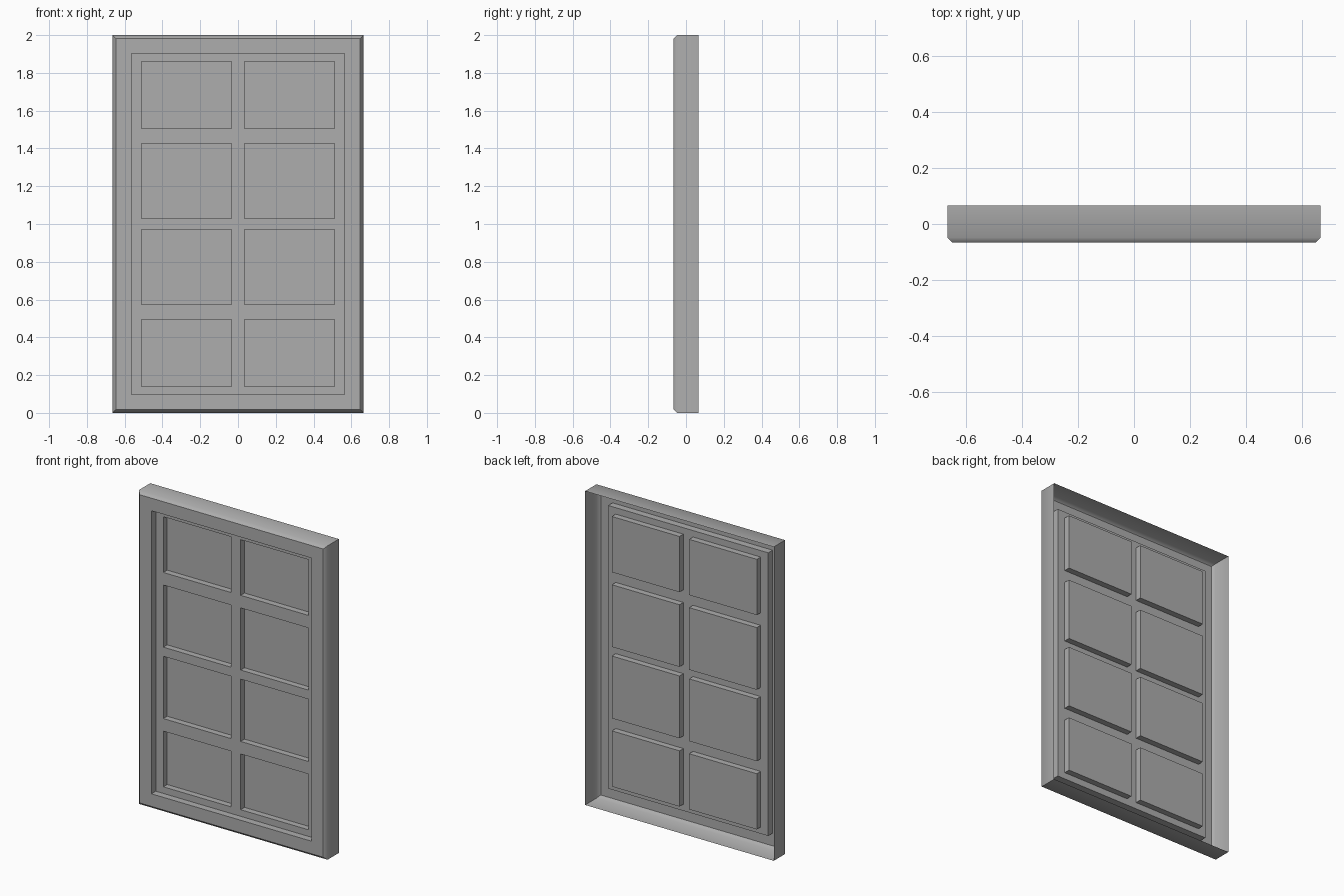
import bpy
import bmesh
from mathutils import Vector

cube = bpy.data.objects.get("Cube")
if cube:
    bpy.data.objects.remove(cube, do_unlink=True)

# One plain grey for the whole panel
grey = bpy.data.materials.new("plain grey")
grey.use_nodes = True
colour = (0.42, 0.42, 0.42, 1)
grey.diffuse_color = colour
grey.node_tree.nodes["Principled BSDF"].inputs["Base Color"].default_value = colour

# Depth of each layer, front to back
FRONT, RECESS, PANE, BACK = -0.066, -0.022, 0.017, 0.066
WIDTH, HEIGHT, BEVEL = 0.665, 2.0, 0.018


def finish(name, bm):
    mesh = bpy.data.meshes.new(name)
    bm.to_mesh(mesh)
    bm.free()
    mesh.materials.append(grey)
    obj = bpy.data.objects.new(name, mesh)
    bpy.context.collection.objects.link(obj)
    return obj


def ring(bm, half_x, low, high, y):
    corners = [(-half_x, low), (half_x, low), (half_x, high), (-half_x, high)]
    return [bm.verts.new((x, y, z)) for x, z in corners]


# Open-backed frame: side walls, soft front bevel, flat border, step inward
bm = bmesh.new()
rings = [
    ring(bm, WIDTH, 0, HEIGHT, BACK),
    ring(bm, WIDTH, 0, HEIGHT, FRONT + BEVEL),
    ring(bm, WIDTH - BEVEL, BEVEL, HEIGHT - BEVEL, FRONT),
    ring(bm, 0.564, 0.098, 1.902, FRONT),
    ring(bm, 0.564, 0.098, 1.902, RECESS),
]
for outer, inner in zip(rings, rings[1:]):
    for i in range(4):
        j = (i + 1) % 4
        face = bm.faces.new((outer[i], outer[j], inner[j], inner[i]))
        face.smooth = True
# Only the bend from wall to bevel is shaded softly
soft = set(rings[1])
for edge in bm.edges:
    edge.smooth = all(v in soft for v in edge.verts)
finish("frame", bm)

# Thin sheet divided into a lattice, with each window cell pushed back
xs = [-0.564, -0.511, -0.034, 0.034, 0.511, 0.564]
zs = [0.098, 0.14, 0.495, 0.575, 0.972, 1.03, 1.426, 1.506, 1.861, 1.902]
bm = bmesh.new()
grid = [[bm.verts.new((x, RECESS, z)) for x in xs] for z in zs]
cells = []
for r in range(len(zs) - 1):
    for c in range(len(xs) - 1):
        face = bm.faces.new((grid[r][c], grid[r][c + 1],
                             grid[r + 1][c + 1], grid[r + 1][c]))
        if r % 2 and c % 2:
            cells.append(face)
pushed = bmesh.ops.extrude_discrete_faces(bm, faces=cells)["faces"]
bmesh.ops.translate(bm, vec=Vector((0, PANE - RECESS, 0)),
                    verts=list({v for f in pushed for v in f.verts}))
# Merge flat lattice strips into clean faces
bmesh.ops.dissolve_limit(bm, angle_limit=0.01, verts=bm.verts[:], edges=bm.edges[:])
finish("window_lattice", bm)
